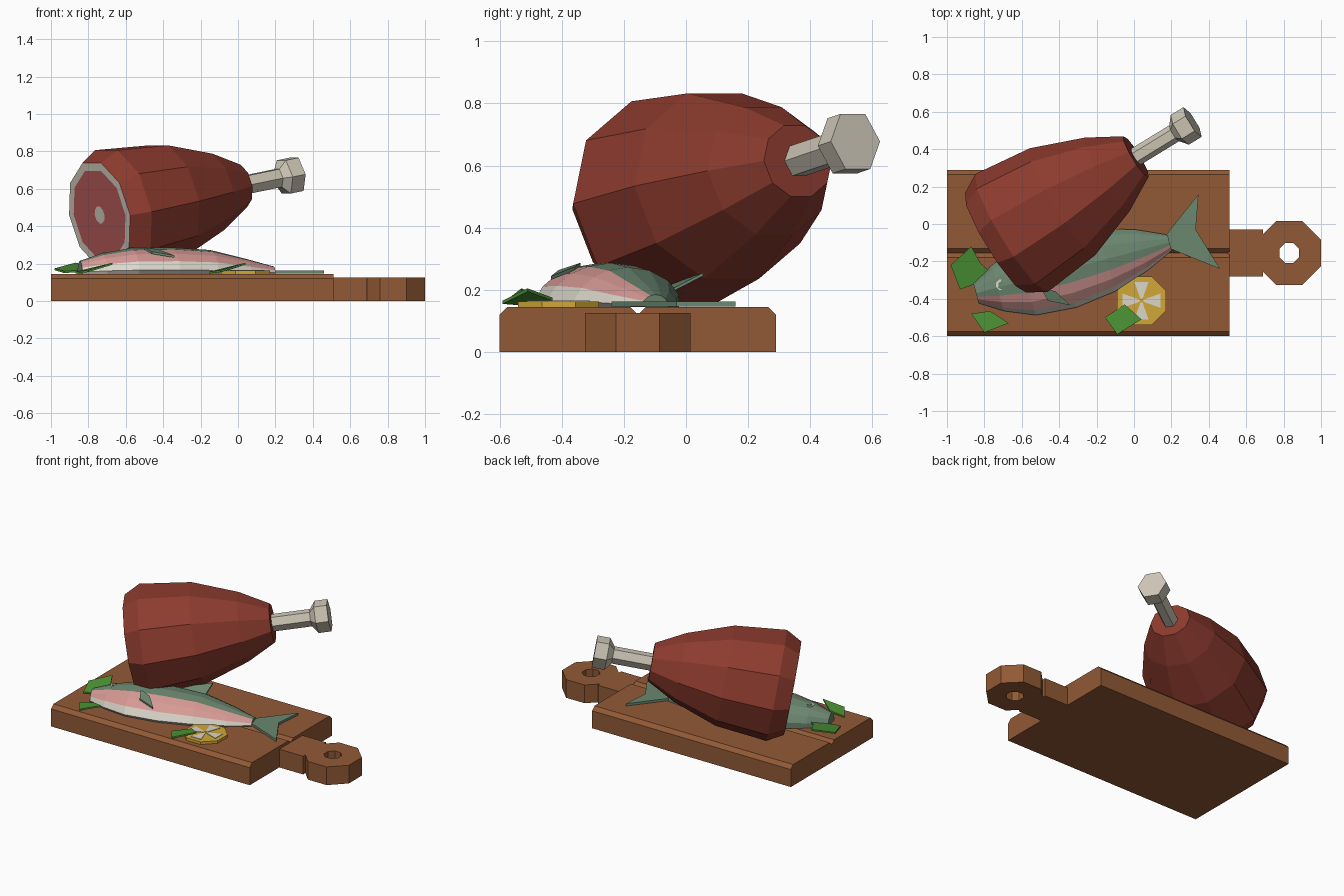
import bpy, bmesh, math
from mathutils import Vector

if "Cube" in bpy.data.objects:
    bpy.data.objects.remove(bpy.data.objects["Cube"])


def material(name, *rgb):
    m = bpy.data.materials.new(name)
    m.diffuse_color = [((c + 0.055) / 1.055) ** 2.4 for c in rgb] + [1]
    m.use_nodes = True
    m.node_tree.nodes["Principled BSDF"].inputs["Base Color"].default_value = m.diffuse_color
    return m


WOOD = material("wood", 0.57, 0.35, 0.21)
RIND = material("ham rind", 0.55, 0.23, 0.18)
MEAT = material("cut meat", 0.70, 0.34, 0.34)
BONE = material("bone", 0.81, 0.78, 0.72)
SKIN = material("fish skin", 0.42, 0.53, 0.44)
PINK = material("fish stripe", 0.84, 0.60, 0.58)
BELLY = material("fish belly", 0.86, 0.84, 0.79)
LEAF = material("leaf green", 0.30, 0.58, 0.21)
LEMON = material("lemon yellow", 0.82, 0.66, 0.22)


def finish(name, bm, mats):
    bmesh.ops.recalc_face_normals(bm, faces=bm.faces[:])
    me = bpy.data.meshes.new(name)
    bm.to_mesh(me)
    bm.free()
    for m in mats:
        me.materials.append(m)
    ob = bpy.data.objects.new(name, me)
    bpy.context.collection.objects.link(ob)
    return ob


def loft(name, rings, mats, rule=lambda ring, side: 0, caps=(0, 0)):
    """Skin a list of equal-length point rings and cap both ends."""
    bm = bmesh.new()
    vs = [[bm.verts.new(p) for p in r] for r in rings]
    n = len(rings[0])
    for i in range(len(rings) - 1):
        for j in range(n):
            k = (j + 1) % n
            f = bm.faces.new((vs[i][j], vs[i][k], vs[i + 1][k], vs[i + 1][j]))
            f.material_index = rule(i, j)
    bm.faces.new(vs[0][::-1]).material_index = caps[0]
    bm.faces.new(vs[-1]).material_index = caps[1]
    return finish(name, bm, mats)


def slab(name, pts, thick, mat):
    """Thin plate: outline of 3D points, thickened upwards."""
    up = Vector((0, 0, thick))
    pts = [Vector(p) for p in pts]
    return loft(name, [pts, [p + up for p in pts]], [mat])


def circle(cx, cy, z, r, n, turn=0.5):
    return [Vector((cx + r * math.cos((i + turn) * math.tau / n),
                    cy + r * math.sin((i + turn) * math.tau / n), z)) for i in range(n)]


# --- cutting board: two planks with chamfered long top edges
C = 0.025
for name, y0, y1 in (("front_plank", -0.60, -0.155), ("back_plank", -0.155, 0.29)):
    sec = [(y0, 0), (y1, 0), (y1, 0.145 - C), (y1 - C, 0.145), (y0 + C, 0.145), (y0, 0.145 - C)]
    loft(name, [[(x, y, z) for y, z in sec] for x in (-1.0, 0.51)], [WOOD])

# --- board handle: neck and octagonal ring with a hole
slab("handle_neck", [(0.50, -0.28, 0), (0.69, -0.28, 0), (0.69, -0.03, 0), (0.50, -0.03, 0)], 0.125, WOOD)
bm = bmesh.new()
loops = [[bm.verts.new(p) for p in circle(0.83, -0.155, z, r, 8)]
         for r, z in ((0.184, 0), (0.184, 0.125), (0.057, 0.125), (0.057, 0))]
for a in range(4):
    for j in range(8):
        k, b = (j + 1) % 8, (a + 1) % 4
        bm.faces.new((loops[a][j], loops[a][k], loops[b][k], loops[b][j]))
finish("handle_ring", bm, [WOOD])

# --- ham: ten-sided rings along a tilted axis
ANG, TILT = math.radians(31.5), math.radians(10)
ORIGIN = Vector((-0.74, -0.10, 0.46))
AXIS = Vector((math.cos(ANG), math.sin(ANG), math.tan(TILT)))
SIDE = Vector((math.sin(ANG), -math.cos(ANG), 0))
UP = SIDE.cross(AXIS).normalized()


def ham_ring(s, w, n, tall):
    c = ORIGIN + AXIS * s
    return [c + SIDE * w * math.cos(i * math.tau / n) + UP * w * tall * math.sin(i * math.tau / n)
            for i in range(n)]


profile = [(0, 0.05), (0, 0.265), (0, 0.312), (0.10, 0.37), (0.42, 0.335), (0.70, 0.23), (0.88, 0.128)]
loft("ham", [ham_ring(s, w, 10, 0.95) for s, w in profile], [RIND, BONE, MEAT],
     rule=lambda i, j: (2, 1, 0, 0, 0, 0)[i], caps=(1, 0))

# --- ham bone: hexagonal shaft with a flared knob
loft("ham_bone", [ham_ring(s, w, 6, 1.12) for s, w in
                  ((0.80, 0.05), (1.12, 0.05), (1.155, 0.093), (1.235, 0.093))], [BONE])

# --- fish: domed body lying on the board, coloured by section side
FA = math.radians(14.7)
F0 = Vector((-0.845, -0.37, 0.145))
FX = Vector((math.cos(FA), math.sin(FA), 0))
FY = Vector((-math.sin(FA), math.cos(FA), 0))
section = [(-0.9, 0), (-1, 0.15), (-0.86, 0.48), (-0.62, 0.76), (-0.35, 0.92), (0, 1),
           (0.4, 0.92), (0.75, 0.66), (0.95, 0.3), (0.95, 0)]
body = [(0, 0.055, 0.07), (0.12, 0.13, 0.11), (0.28, 0.195, 0.138), (0.50, 0.21, 0.142),
        (0.72, 0.18, 0.128), (0.92, 0.115, 0.08), (1.07, 0.045, 0.04)]
loft("fish_body", [[F0 + FX * s + FY * a * w + Vector((0, 0, b * h)) for a, b in section]
                   for s, w, h in body], [SKIN, PINK, BELLY],
     rule=lambda i, j: 2 if j < 2 or j == 9 else 1 if j < 4 else 0, caps=(0, 0))

# --- fish fins and tail
slab("fish_tail", [(0.16, -0.15, 0.147), (0.20, -0.135, 0.147), (0.46, -0.24, 0.147),
                   (0.33, -0.03, 0.147), (0.345, 0.16, 0.147), (0.17, -0.06, 0.147)], 0.016, SKIN)
slab("dorsal_fin", [(-0.55, -0.13, 0.18), (-0.22, -0.10, 0.165), (-0.23, 0.055, 0.245)], 0.01, SKIN)
slab("side_fin", [(-0.50, -0.34, 0.275), (-0.46, -0.41, 0.252), (-0.34, -0.435, 0.232),
                  (-0.42, -0.36, 0.262)], 0.012, SKIN)

# --- fish eye: pale disc with a skin-coloured centre
for name, r, z, m in (("eye_ring", 0.03, 0.258, BELLY), ("eye_centre", 0.017, 0.262, SKIN)):
    slab(name, circle(-0.71, -0.325, z - 0.012, r, 8), 0.009, m)

# --- lemon slice: octagon with four flaring pale segments
slab("lemon_slice", circle(0.04, -0.41, 0.145, 0.141, 8), 0.018, LEMON)
for q in range(4):
    pts = []
    for r, d in ((0.012, -0.5), (0.108, -0.36), (0.108, 0.36), (0.012, 0.5)):
        t = q * math.pi / 2 + d
        pts.append((0.04 + r * math.cos(t), -0.41 + r * math.sin(t), 0.162))
    slab("lemon_segment_%d" % (q + 1), pts, 0.004, BELLY)

# --- herb leaves: tilted diamonds
leaves = [
    [(-0.98, -0.22, 0.165), (-0.93, -0.35, 0.15), (-0.74, -0.28, 0.16), (-0.82, -0.21, 0.185), (-0.87, -0.12, 0.195)],
    [(-0.87, -0.48, 0.147), (-0.80, -0.58, 0.155), (-0.67, -0.53, 0.195), (-0.77, -0.465, 0.165)],
    [(-0.155, -0.50, 0.147), (-0.09, -0.59, 0.155), (0.04, -0.51, 0.195), (-0.05, -0.43, 0.165)],
]
for i, pts in enumerate(leaves):
    slab("leaf_%d" % (i + 1), pts, 0.01, LEAF)
